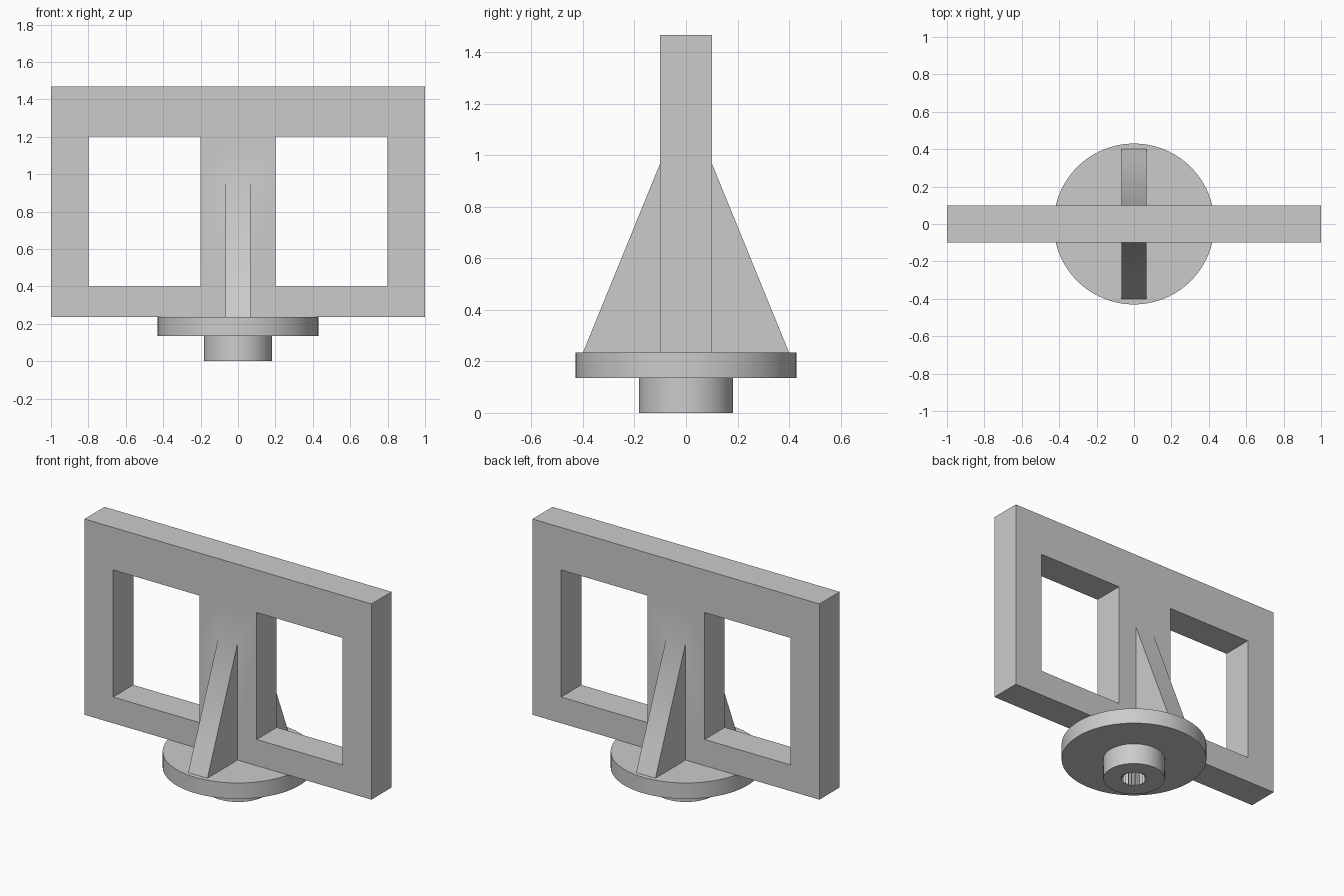
import bpy, bmesh, math

if "Cube" in bpy.data.objects:
    bpy.data.objects.remove(bpy.data.objects["Cube"], do_unlink=True)

grey = bpy.data.materials.new("plain_grey")
grey.use_nodes = True
colour = (0.6, 0.6, 0.6, 1)
grey.diffuse_color = colour
grey.node_tree.nodes["Principled BSDF"].inputs["Base Color"].default_value = colour


def finish(bm, name):
    bmesh.ops.remove_doubles(bm, verts=bm.verts, dist=1e-5)
    bmesh.ops.recalc_face_normals(bm, faces=bm.faces)
    mesh = bpy.data.meshes.new(name)
    bm.to_mesh(mesh)
    bm.free()
    mesh.materials.append(grey)
    ob = bpy.data.objects.new(name, mesh)
    bpy.context.collection.objects.link(ob)
    bpy.ops.object.select_all(action='DESELECT')
    bpy.context.view_layer.objects.active = ob
    ob.select_set(True)
    bpy.ops.object.shade_smooth_by_angle(angle=math.radians(30))


# Window frame with central post and a tapered rib on each side, one solid
BASE, RIB_TOP, HALF, REACH = 0.235, 0.97, 0.1, 0.4
xs = [-1, -0.8, -0.2, -0.067, 0.067, 0.2, 0.8, 1]
zs = [BASE, 0.4, RIB_TOP, 1.2, 1.468]
solid = {(i, k) for i in range(len(xs) - 1) for k in range(len(zs) - 1)
         if not (i in (1, 5) and k in (1, 2))}
bm = bmesh.new()


def face(*points):
    unique = list(dict.fromkeys(points))
    bm.faces.new([bm.verts.new(p) for p in unique])


def rib_depth(z):
    return HALF + (REACH - HALF) * (RIB_TOP - z) / (RIB_TOP - BASE)


for i, k in solid:
    x0, x1, z0, z1 = xs[i], xs[i + 1], zs[k], zs[k + 1]
    is_rib = i == 3 and z1 <= RIB_TOP
    for s in (-1, 1):
        d0, d1 = (s * rib_depth(z0), s * rib_depth(z1)) if is_rib else (s * HALF, s * HALF)
        face((x0, d0, z0), (x1, d0, z0), (x1, d1, z1), (x0, d1, z1))
        if is_rib:
            for x in (x0, x1):
                face((x, s * HALF, z0), (x, d0, z0), (x, d1, z1), (x, s * HALF, z1))
            if k == 0:
                face((x0, s * HALF, z0), (x1, s * HALF, z0), (x1, d0, z0), (x0, d0, z0))
    # Edge walls wherever the neighbouring cell is open
    for di, dk, a, b in ((-1, 0, (x0, z0), (x0, z1)), (1, 0, (x1, z0), (x1, z1)),
                         (0, -1, (x0, z0), (x1, z0)), (0, 1, (x0, z1), (x1, z1))):
        if (i + di, k + dk) not in solid:
            face((a[0], -HALF, a[1]), (b[0], -HALF, b[1]),
                 (b[0], HALF, b[1]), (a[0], HALF, a[1]))
finish(bm, "window_frame_with_ribs")

# Round base: disc and hub with a toothed blind socket underneath
TEETH = 25
SEGMENTS = TEETH * 4
tooth = (0.07, 0.075, 0.08, 0.075)
profile = [(None, 0.13), (None, 0), (0.183, 0), (0.183, 0.135), (0.43, 0.135), (0.43, BASE)]
bm = bmesh.new()
rings = []
for radius, z in profile:
    ring = []
    for n in range(SEGMENTS):
        r = radius or tooth[n % 4]
        a = math.tau * n / SEGMENTS
        ring.append(bm.verts.new((r * math.cos(a), r * math.sin(a), z)))
    rings.append(ring)
for low, high in zip(rings, rings[1:]):
    for n in range(SEGMENTS):
        m = (n + 1) % SEGMENTS
        bm.faces.new((low[n], low[m], high[m], high[n]))
bm.faces.new(rings[0])
bm.faces.new(rings[-1])
finish(bm, "base_disc_and_hub")
